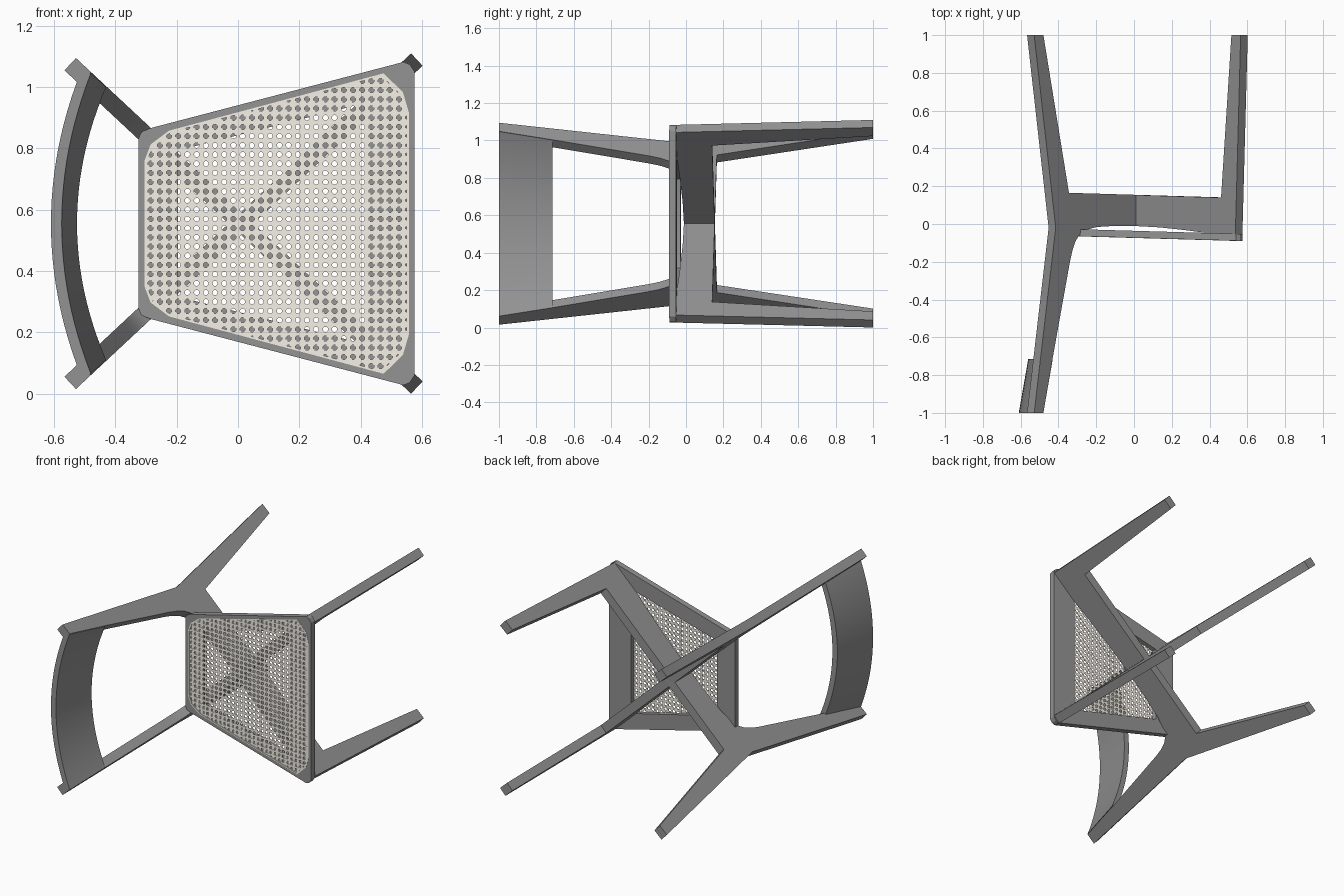
import bpy, bmesh, math
from mathutils import Vector

if "Cube" in bpy.data.objects:
    bpy.data.objects.remove(bpy.data.objects["Cube"])

ZC = 0.555                      # symmetry height of the chair lying on its back
CX = 0.01                       # where the diagonal frames cross
ANG = math.radians(43)


def material(name, rgb):
    m = bpy.data.materials.new(name)
    m.diffuse_color = (*rgb, 1)
    m.use_nodes = True
    m.node_tree.nodes["Principled BSDF"].inputs["Base Color"].default_value = m.diffuse_color
    return m


FRAME = material("dark_grey_frame", (0.29, 0.29, 0.29))
CANE = material("cane", (0.92, 0.88, 0.80))


def finish(bm, name, mat, smooth=True):
    bmesh.ops.recalc_face_normals(bm, faces=bm.faces[:])
    me = bpy.data.meshes.new(name)
    bm.to_mesh(me)
    bm.free()
    ob = bpy.data.objects.new(name, me)
    bpy.context.collection.objects.link(ob)
    me.materials.append(mat)
    if smooth:
        bpy.ops.object.select_all(action='DESELECT')
        ob.select_set(True)
        bpy.context.view_layer.objects.active = ob
        bpy.ops.object.shade_smooth_by_angle(angle=math.radians(30))
    return ob


def loft(loops, name, mat, cyclic=False):
    """Skin closed loops of equal length; cap the ends or join them."""
    bm = bmesh.new()
    vs = [[bm.verts.new(p) for p in lp] for lp in loops]
    n = len(vs[0])
    pairs = list(zip(vs, vs[1:]))
    if cyclic:
        pairs.append((vs[-1], vs[0]))
    for a, b in pairs:
        for i in range(n):
            j = (i + 1) % n
            bm.faces.new((a[i], a[j], b[j], b[i]))
    if not cyclic:
        bm.faces.new(vs[0])
        bm.faces.new(vs[-1])
    return finish(bm, name, mat)


# Diagonal leg frames: back leg + backrest post (-s), cross beam, front leg (+s)
profile = [
    (-0.695, 1.0), (-0.762, 1.0), (-0.606, -0.02), (-0.762, -1.0), (-0.695, -1.0),
    (-0.628, -0.71), (-0.503, -0.20), (-0.485, -0.14), (-0.462, -0.09),
    (-0.43, -0.052), (-0.38, -0.03), (-0.31, -0.016), (-0.18, -0.010),
    (0.0, -0.010), (0.2, -0.018), (0.4, -0.034), (0.55, -0.049), (0.64, -0.060),
    (0.745, -0.066), (0.784, 1.0), (0.717, 1.0), (0.642, 0.140), (-0.510, 0.165),
]
HALF_W = 0.0275
for side, name in ((1, "leg_frame_a"), (-1, "leg_frame_b")):
    u = Vector((math.cos(ANG), 0, side * math.sin(ANG)))
    v = Vector((-u.z, 0, u.x))
    origin = Vector((CX, 0, ZC))
    loops = [[origin + u * s + v * w + Vector((0, y, 0)) for s, y in profile]
             for w in (-HALF_W, HALF_W)]
    loft(loops, name, FRAME)


# Seat frame: tilted trapezoid ring with a recess for the cane
def seat_y(x, depth):
    return -0.073 - 0.029 * x + depth


def outline(half):
    return half + [(x, -h) for x, h in reversed(half)]


outer = outline([(-.325, .275), (-.316, .298), (-.290, .310),
                 (.540, .527), (.560, .519), (.575, .497)])
cane = outline([(-.305, .205), (-.285, .258), (-.225, .303),
                (.475, .490), (.538, .428), (.558, .360)])
hole = outline([(-.195, .235), (-.194, .238), (-.190, .240),
                (.410, .392), (.417, .390), (.420, .385)])


def lift(loop, depth):
    return [(x, seat_y(x, depth), ZC + h) for x, h in loop]


loft([lift(outer, 0.037), lift(outer, 0), lift(cane, 0), lift(cane, 0.008),
      lift(hole, 0.008), lift(hole, 0.037)], "seat_frame", FRAME, cyclic=True)


# Woven cane panel: straight bands plus two sets of diagonals
def clip(p, d):
    """Parameter range of the line p + t*d inside the convex cane outline."""
    lo, hi = -9.0, 9.0
    n = len(cane)
    for i in range(n):
        a, b = Vector(cane[i]), Vector(cane[(i + 1) % n])
        e = b - a
        nrm = Vector((e.y, -e.x))           # inward for a clockwise outline
        dist, rate = nrm.dot(p - a), nrm.dot(d)
        if abs(rate) < 1e-9:
            if dist < 0:
                return None
        elif rate > 0:
            lo = max(lo, -dist / rate)
        else:
            hi = min(hi, -dist / rate)
    return (lo, hi) if hi - lo > 0.01 else None


def strand(bm, p, d, width, depth):
    span = clip(p, d)
    if not span:
        return
    nrm = Vector((-d.y, d.x)) * width / 2
    quad = [p + d * span[0] - nrm, p + d * span[1] - nrm,
            p + d * span[1] + nrm, p + d * span[0] + nrm]
    lo, hi = [[bm.verts.new(c) for c in lift(quad, k)] for k in (depth, depth + 0.002)]
    bm.faces.new(lo)
    bm.faces.new(hi)
    for i in range(4):
        j = (i + 1) % 4
        bm.faces.new((lo[i], lo[j], hi[j], hi[i]))


PITCH = 0.03
R = math.sqrt(0.5)
bm = bmesh.new()
for k in range(-40, 41):
    c = k * PITCH
    strand(bm, Vector((c, 0)), Vector((0, 1)), 0.0135, 0.0022)
    strand(bm, Vector((0, c)), Vector((1, 0)), 0.0135, 0.0016)
    c = (k + 0.5) * PITCH
    strand(bm, Vector((c, 0)), Vector((R, R)), 0.005, 0.0028)
    strand(bm, Vector((c, 0)), Vector((R, -R)), 0.005, 0.0034)
finish(bm, "cane_panel", CANE, smooth=False)

# Thin bead holding the cane edge in its groove
inset = [(0.13 + (x - 0.13) * 0.982, h * 0.982) for x, h in cane]
loft([lift(cane, 0.006), lift(cane, -0.001), lift(inset, -0.001), lift(inset, 0.006)],
     "cane_bead", CANE, cyclic=True)

# Backrest: curved, tapering, leaning plate between the posts
N = 24
sections = []
for i in range(N + 1):
    t = -1 + 2 * i / N
    xt, zt = -0.575 + 0.095 * t * t, ZC + 0.490 * t     # free edge
    xb, zb = -0.525 + 0.095 * t * t, ZC + 0.445 * t     # edge near the seat
    sections.append([(xt, -1.0, zt), (xt - 0.035, -1.0, zt),
                     (xb - 0.035, -0.715, zb), (xb, -0.715, zb)])
loft(sections, "backrest", FRAME)
